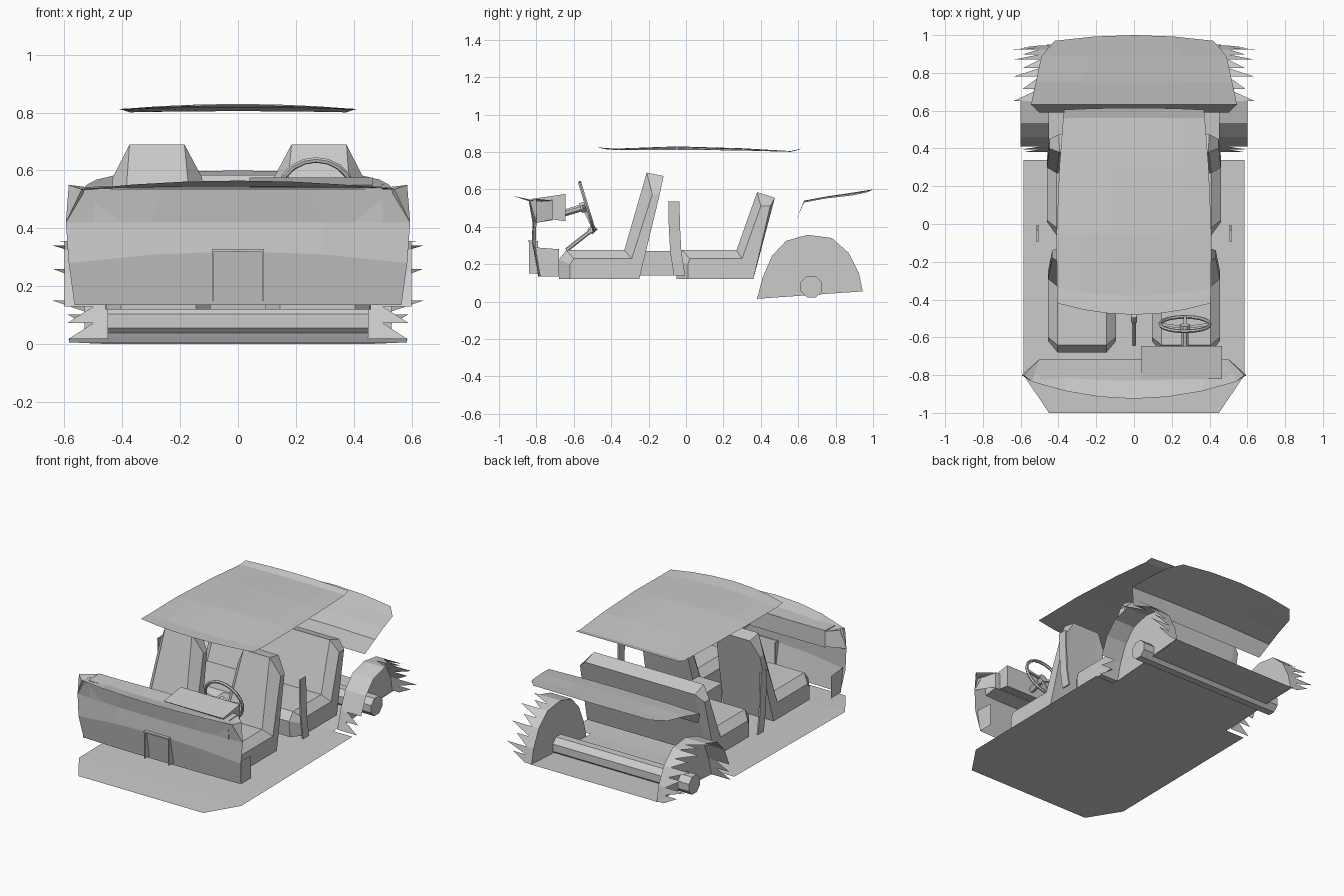
import bpy, bmesh, math
from mathutils import Vector

if "Cube" in bpy.data.objects:
    bpy.data.objects.remove(bpy.data.objects["Cube"])


def make(name, verts, faces):
    me = bpy.data.meshes.new(name)
    me.from_pydata(verts, [], faces)
    bm = bmesh.new()
    bm.from_mesh(me)
    bmesh.ops.recalc_face_normals(bm, faces=bm.faces)
    bm.to_mesh(me)
    bm.free()
    ob = bpy.data.objects.new(name, me)
    bpy.context.collection.objects.link(ob)
    return ob


def mirror(ob):
    ob.modifiers.new("mirror", 'MIRROR')
    return ob


def loft(name, rings, closed=True, caps=False):
    """Join equal-length rings of points with quads."""
    n = len(rings[0])
    verts = [p for r in rings for p in r]
    faces = []
    for i in range(len(rings) - 1):
        for j in range(n if closed else n - 1):
            k = (j + 1) % n
            faces.append((i*n + j, i*n + k, (i+1)*n + k, (i+1)*n + j))
    if caps:
        faces += [tuple(range(n)), tuple(range((len(rings)-1)*n, len(rings)*n))]
    return make(name, verts, faces)


def sheet(name, rows, steps=4):
    """Open panel; each row is y, half width, z, edge drop, edge setback."""
    rings = []
    for y, w, z, drop, back in rows:
        ts = [2*i/steps - 1 for i in range(steps + 1)]
        rings.append([(t*w, y + back*t*t, z - drop*t*t) for t in ts])
    return loft(name, rings, closed=False)


def box(name, x, y, z):
    rings = [[(a, y[0], z[0]), (a, y[1], z[0]), (a, y[1], z[1]), (a, y[0], z[1])] for a in x]
    return loft(name, rings, caps=True)


def rod(name, a, b, r, sides=8):
    a, b = Vector(a), Vector(b)
    q = (b - a).to_track_quat('Z', 'Y')
    circle = [q @ Vector((r*math.cos(t), r*math.sin(t), 0))
              for t in [2*math.pi*(i + .5)/sides for i in range(sides)]]
    return loft(name, [[tuple(p + c) for c in circle] for p in (a, b)], caps=True)


def seat(name, core, side, x0, x1, bevel, taper0, taper1):
    """Seat with chamfered flanks, narrowing toward the headrest."""
    def ring(prof, x, taper):
        return [(x + taper*max(0, (z - .27)/.42), y, z) for y, z in prof]
    return loft(name, [ring(side, x0, taper0), ring(core, x0 + bevel, taper0),
                       ring(core, x1 - bevel, taper1), ring(side, x1, taper1)], caps=True)


# floor pan, then sill lines and boot floor
sheet("floor", [(-1, .45, 0, 0, 0), (-.8, .585, .006, 0, 0), (.34, .585, .02, 0, 0)], 2)
sheet("boot_floor", [(.34, .45, .02, 0, 0), (.65, .45, .04, 0, 0), (.95, .46, .055, 0, 0)], 2)

# roof and boot lid
sheet("roof", [(-.48, .405, .825, .012, .06), (-.38, .408, .818, .008, .04),
               (-.05, .41, .83, .018, 0), (.3, .395, .82, .012, 0),
               (.56, .375, .805, .004, 0), (.615, .37, .818, .006, -.01)], 6)
sheet("boot_lid", [(.59, .5, .44, 0, 0), (.632, .545, .54, .01, 0), (.75, .52, .562, .01, 0),
                   (.89, .49, .583, .015, 0), (1, .42, .6, .015, -.03)], 4)

# front seats
core = [(-.68, .12), (-.68, .225), (-.64, .275), (-.33, .275), (-.21, .69), (-.12, .672), (-.25, .12)]
side = [(-.62, .12), (-.62, .2), (-.6, .23), (-.29, .23), (-.18, .575), (-.14, .575), (-.25, .12)]
mirror(seat("front_seat", core, side, .095, .455, .05, .04, -.03))

# rear bench
core = [(-.05, .12), (-.06, .225), (-.02, .275), (.27, .275), (.38, .585), (.475, .555), (.36, .12)]
side = [(.01, .12), (.01, .2), (.02, .23), (.3, .23), (.4, .51), (.45, .51), (.36, .12)]
seat("rear_bench", core, side, -.46, .46, .05, .02, -.02)

# console between the seats
box("console", (-.085, .085), (-.25, -.02), (.14, .27))

# belt pillars beside the seats
pillar = [(-.065, .535), (-.062, .4), (-.055, .27), (-.035, .14)]
mirror(loft("belt_pillar", [[(.505, y - .03, z), (.515, y - .03, z), (.515, y + .03, z), (.505, y + .03, z)]
                            for y, z in pillar], caps=True))

# rear wheel arches: inner wall and tread with a ragged outer edge
arch = [(.38, .015), (.41, .13), (.46, .245), (.535, .325), (.65, .357),
        (.78, .34), (.87, .26), (.925, .15), (.945, .055)]
verts = [(.45, y, z) for y, z in arch]
faces = [tuple(range(len(arch)))]
for i in range(len(arch) - 1):
    (ya, za), (yb, zb) = arch[i], arch[i + 1]
    for s in range(2):
        k = len(verts)
        p = [(ya + (yb - ya)*t, za + (zb - za)*t) for t in (s/2, s/2 + .5)]
        if 0 < i < 4:
            verts += [(.45, *p[0]), (.45, *p[1]), (.6, *p[1]), (.6, *p[0])]
            faces.append((k, k + 1, k + 2, k + 3))
        else:
            tip = .64 if i > 3 and s == 0 else .59
            verts += [(.45, *p[0]), (.45, *p[1]), (.5, *p[1]), (tip, *p[0]), (.5, *p[0])]
            faces.append((k, k + 1, k + 2, k + 3, k + 4))
mirror(make("wheel_arch", verts, faces))

# rear axle
rod("axle", (-.53, .67, .08), (.53, .67, .08), .062)

# firewall below the windscreen
sheet("firewall", [(-.79, .565, .135, 0, .01), (-.825, .585, .32, .04, .02),
                   (-.82, .595, .42, 0, .02), (-.84, .53, .535, 0, .02)], 4)
wing = [(-.78, .135), (-.68, .135), (-.68, .28), (-.805, .29)]
mirror(make("firewall_side", [(.568, y, z) for y, z in wing], [(0, 1, 2, 3)]))

# dashboard shelf, its body and the instrument hood
sheet("dash_shelf", [(-.925, .54, .565, .03, .09), (-.83, .56, .545, .01, .04),
                     (-.715, .5, .55, .01, 0)], 6)
mirror(make("dash_corner", [(.54, -.835, .535), (.595, -.8, .42), (.5, -.715, .44), (.5, -.715, .54),
                            (.585, -.8, .55)], [(0, 1, 2, 3), (0, 3, 4), (0, 1, 4)]))
prof = [(-.81, .42), (-.715, .435), (-.715, .545), (-.82, .54)]
loft("dash_body", [[(x, y, z) for y, z in prof] for x in (-.5, .5)], caps=True)
prof = [(-.72, .44), (-.645, .43), (-.645, .575), (-.82, .55)]
loft("instrument_hood", [[(x, y, z) for y, z in prof] for x in (.04, .465)], caps=True)

# thin frame at the firewall centre
box("frame_top", (-.09, .09), (-.845, -.82), (.32, .328))
mirror(box("frame_leg", (.083, .09), (-.84, -.79), (.15, .325)))

# steering wheel
centre = Vector((.27, -.53, .51))
axis = Vector((0, .956, .29))
bpy.ops.mesh.primitive_torus_add(major_segments=20, minor_segments=6, major_radius=.132, minor_radius=.01,
                                 location=centre, rotation=(-math.atan2(.956, .29), 0, 0))
bpy.context.object.name = "steering_rim"
up = Vector((0, -.29, .956))
hub = centre - axis*.02
rod("steering_hub", hub - axis*.015, hub + axis*.015, .03)
for a in (0, 180, 270):
    d = Vector((1, 0, 0))*math.cos(math.radians(a)) + up*math.sin(math.radians(a))
    rod("steering_spoke", hub, centre + d*.13, .01, 4)
rod("steering_column", hub, centre - axis*.15, .02)

# gear lever
rod("gear_lever", (0, -.64, .275), (0, -.5, .385), .011, 6)
rod("gear_knob", (0, -.515, .373), (0, -.485, .4), .019, 6)
